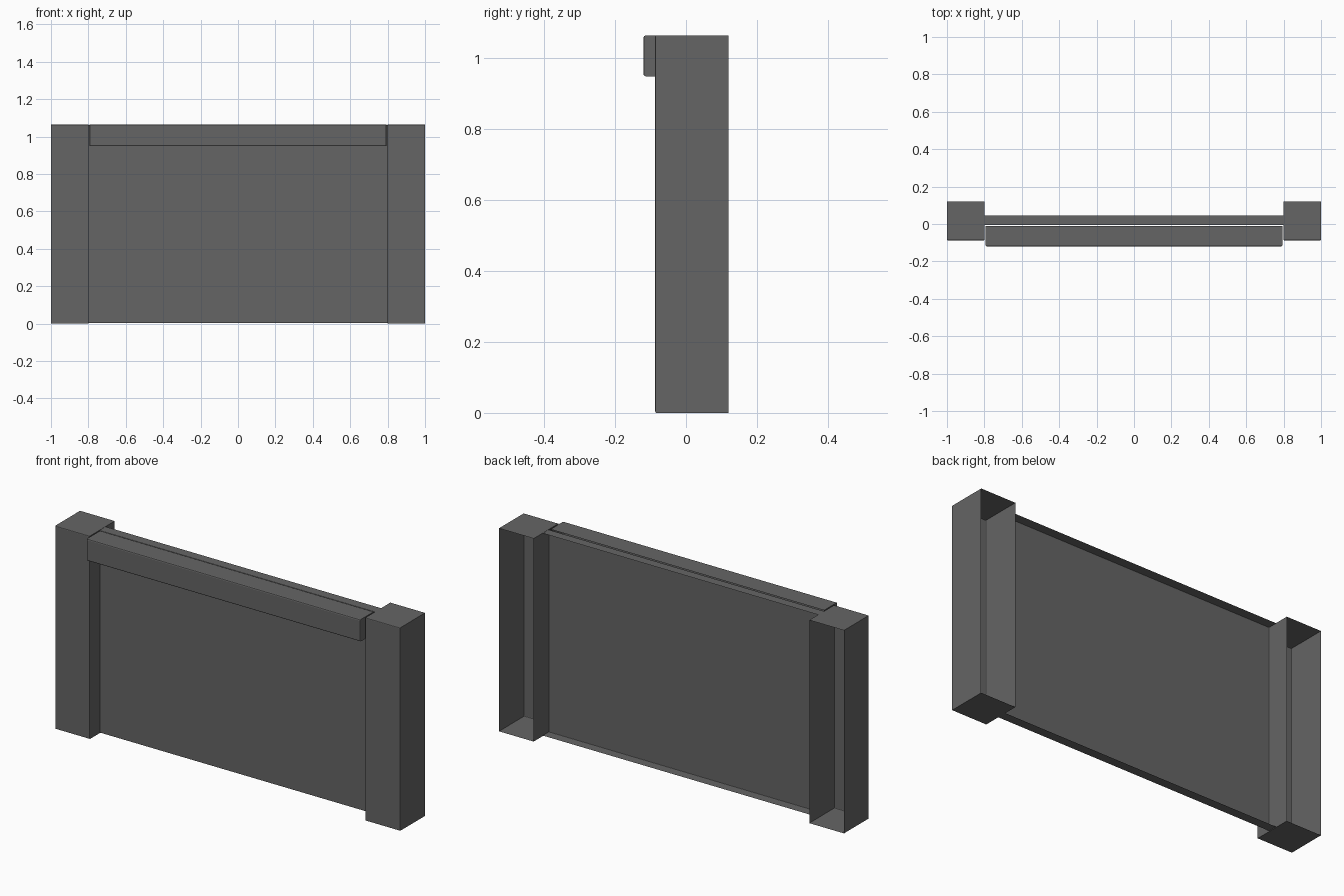
import bpy, bmesh

if "Cube" in bpy.data.objects:
    bpy.data.objects.remove(bpy.data.objects["Cube"])

grey = bpy.data.materials.new("dark_grey")
grey.diffuse_color = (0.13, 0.13, 0.13, 1)
grey.use_nodes = True
grey.node_tree.nodes["Principled BSDF"].inputs["Base Color"].default_value = grey.diffuse_color


def open_box(name, lo, hi, bevel):
    """Box with softened front edges and no back face."""
    bm = bmesh.new()
    bmesh.ops.create_cube(bm, size=1)
    for v in bm.verts:
        for i in range(3):
            v.co[i] = lo[i] if v.co[i] < 0 else hi[i]
    bm.normal_update()
    bmesh.ops.delete(bm, geom=[f for f in bm.faces if f.normal.y > 0.9],
                     context='FACES_ONLY')
    if bevel:
        front = [e for e in bm.edges
                 if all(abs(v.co.y - lo[1]) < 1e-5 for v in e.verts)]
        bmesh.ops.bevel(bm, geom=front, offset=bevel, segments=2,
                        profile=0.5, affect='EDGES')
    me = bpy.data.meshes.new(name)
    bm.to_mesh(me)
    bm.free()
    me.materials.append(grey)
    ob = bpy.data.objects.new(name, me)
    bpy.context.collection.objects.link(ob)
    return ob


TOP = 1.064

# side pillars, hollow from behind
open_box("left_pillar", (-1.0, -0.087, 0), (-0.799, 0.12, TOP), 0.004)
open_box("right_pillar", (0.799, -0.087, 0), (1.0, 0.12, TOP), 0.004)

# thin recessed panel between the pillars
open_box("wall_panel", (-0.799, -0.005, 0.003), (0.799, 0.045, TOP - 0.001), 0.002)

# rail along the top of the front
open_box("top_rail", (-0.793, -0.12, 0.949), (0.793, -0.011, TOP), 0.006)
